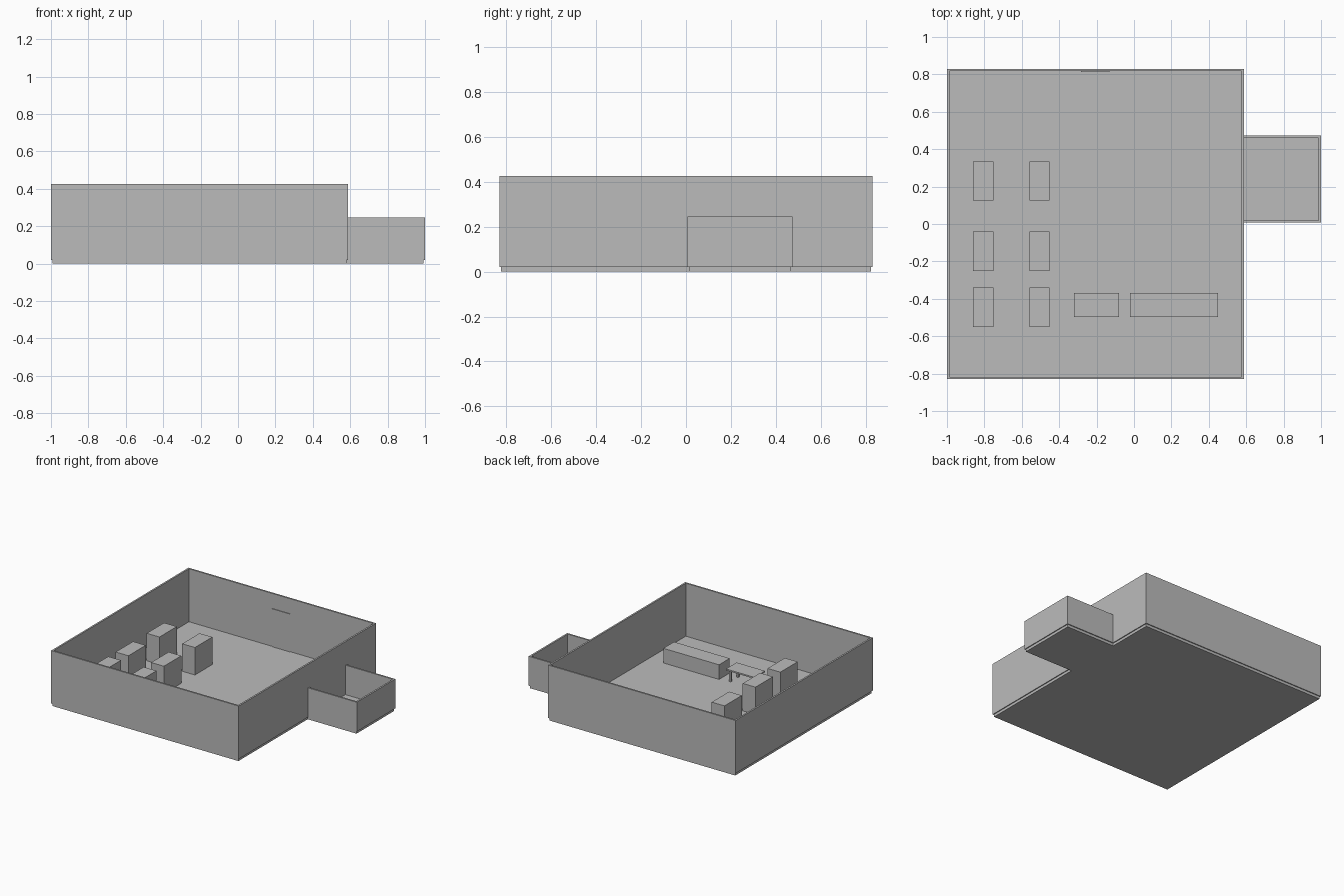
import bpy, bmesh

if "Cube" in bpy.data.objects:
    bpy.data.objects.remove(bpy.data.objects["Cube"])

grey = bpy.data.materials.new("plain grey")
grey.diffuse_color = (0.5, 0.5, 0.5, 1)
grey.use_nodes = True
grey.node_tree.nodes["Principled BSDF"].inputs["Base Color"].default_value = grey.diffuse_color

FLOOR = 0.02   # floor slab thickness
T = 0.013      # wall thickness
IN = 0.007     # floor inset under the walls


def make(name, boxes):
    """One object from boxes given as (x0, x1, y0, y1, z0, z1)."""
    bm = bmesh.new()
    for x0, x1, y0, y1, z0, z1 in boxes:
        vs = bmesh.ops.create_cube(bm, size=1)["verts"]
        for v in vs:
            v.co.x = x1 if v.co.x > 0 else x0
            v.co.y = y1 if v.co.y > 0 else y0
            v.co.z = z1 if v.co.z > 0 else z0
    me = bpy.data.meshes.new(name)
    bm.to_mesh(me)
    bm.free()
    me.materials.append(grey)
    ob = bpy.data.objects.new(name, me)
    bpy.context.collection.objects.link(ob)
    return ob


# Room and annex extents
X0, X1, Y = -1.0, 0.587, 0.83
AX, AY0, AY1 = 1.0, 0.007, 0.473
H, AH = 0.425, 0.245

# Floors
make("room_floor", [(X0 + IN, X1 - IN, -Y + IN, Y - IN, 0, FLOOR)])
make("annex_floor", [(X1 - IN, AX - IN, AY0 + IN, AY1 - IN, 0, FLOOR)])

# Main room walls
make("front_wall", [(X0, X1, -Y, -Y + T, FLOOR, H)])
make("back_wall", [(X0, X1, Y - T, Y, FLOOR, H)])
make("left_wall", [(X0, X0 + T, -Y + T, Y - T, FLOOR, H)])
make("right_wall", [(X1 - T, X1, -Y + T, Y - T, FLOOR, H)])

# Annex walls
make("annex_front_wall", [(X1, AX, AY0, AY0 + T, FLOOR, AH)])
make("annex_back_wall", [(X1, AX, AY1 - T, AY1, FLOOR, AH)])
make("annex_end_wall", [(AX - T, AX, AY0 + T, AY1 - T, FLOOR, AH)])

# Door plate on the back wall
make("door", [(-0.283, -0.13, 0.812, Y - T, FLOOR, 0.31)])

# Two columns of three cabinets
for i, x in enumerate((-0.86, -0.56)):
    for j, y in enumerate((-0.55, -0.25, 0.125)):
        make(f"cabinet_{i}_{j}", [(x, x + 0.108, y, y + 0.21, FLOOR, 0.23)])

# Long counter
make("counter", [(-0.022, 0.45, -0.497, -0.368, FLOOR, 0.132)])

# Small table with four legs
tx0, tx1, ty0, ty1, tz = -0.32, -0.08, -0.497, -0.368, 0.105
make("table_top", [(tx0, tx1, ty0, ty1, tz, 0.116)])
legs = []
for x in (tx0 + 0.025, tx1 - 0.025):
    for y in (ty0 + 0.02, ty1 - 0.02):
        legs.append((x - 0.008, x + 0.008, y - 0.008, y + 0.008, FLOOR, tz))
make("table_legs", legs)
